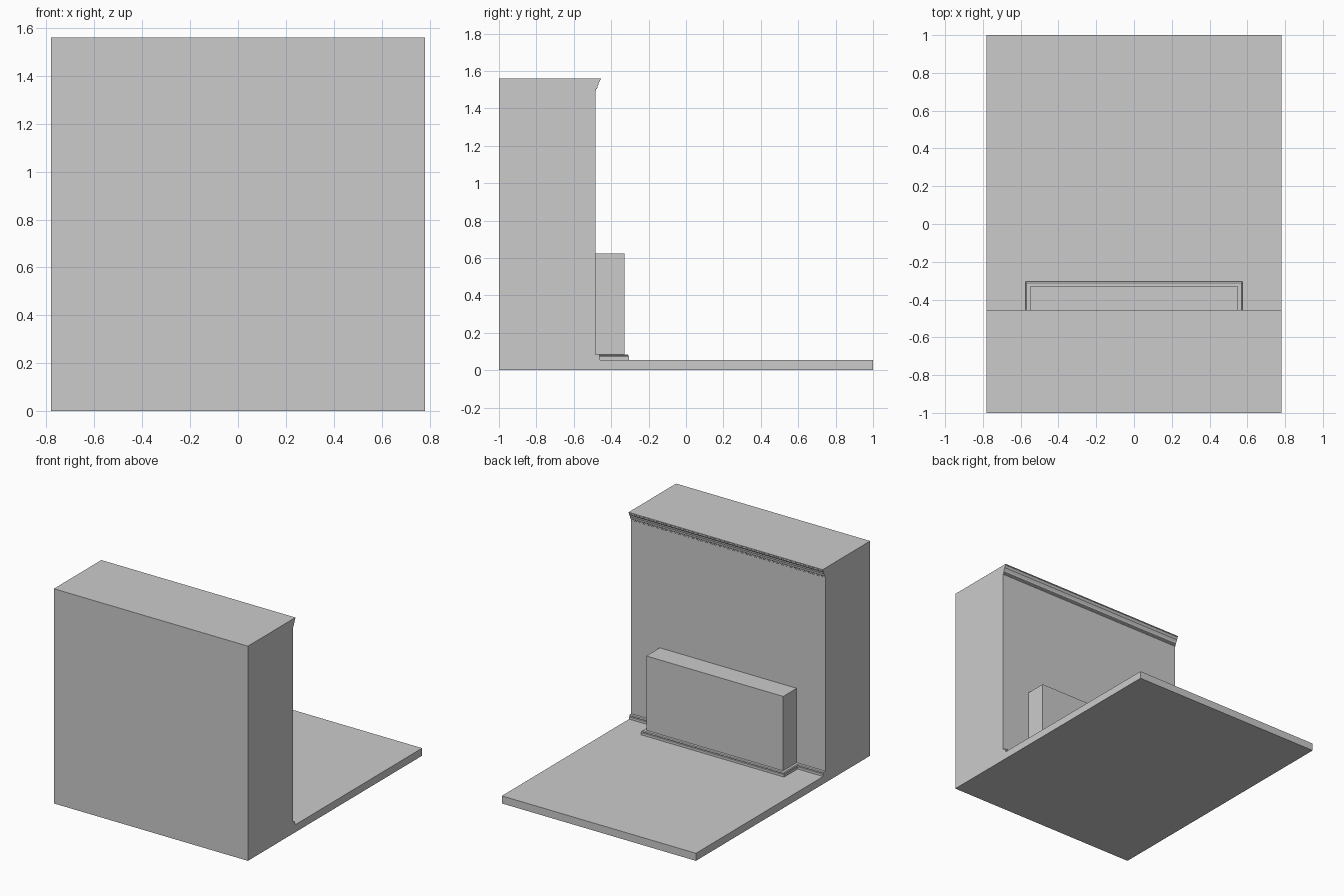
import bpy

if "Cube" in bpy.data.objects:
    bpy.data.objects.remove(bpy.data.objects["Cube"])

HALF_W = 0.78        # half width of the room
WALL_Y = -0.485      # inner wall face
FLOOR_Z = 0.055
BOX_W, BOX_Y, BOX_Z = 0.55, -0.33, 0.625

# Moulding profiles as (distance out from the wall, height)
BASE = [(0.025, FLOOR_Z), (0.025, 0.072), (0.021, 0.075), (0.023, 0.080),
        (0.018, 0.085), (0.0, 0.085)]
CROWN = [(0.0, 1.49), (0.004, 1.493), (0.004, 1.501), (0.010, 1.506),
         (0.012, 1.518), (0.018, 1.528), (0.018, 1.535), (0.025, 1.545),
         (0.026, 1.552), (0.030, 1.555), (0.030, 1.56)]


def make(name, verts, faces):
    mesh = bpy.data.meshes.new(name)
    mesh.from_pydata(verts, [], faces)
    mesh.update()
    obj = bpy.data.objects.new(name, mesh)
    bpy.context.collection.objects.link(obj)
    return obj


# Wall, floor, skirting and crown: one side profile extruded across the width
side = [(-1, 0), (1, 0), (1, FLOOR_Z)]
side += [(WALL_Y + d, z) for d, z in BASE + CROWN]
side += [(-1, 1.56)]
n = len(side)
verts = [(x, y, z) for x in (-HALF_W, HALF_W) for y, z in side]
faces = [(i, n + i, n + (i + 1) % n, (i + 1) % n) for i in range(n)]
faces += [tuple(range(n)), tuple(reversed(range(n, 2 * n)))]
make("wall_and_floor", verts, faces)

# Raised box with wraparound skirting: U-shaped rings stacked upward,
# open where it meets the wall and the floor
rings = BASE + [(0.0, BOX_Z)]
verts = []
for d, z in rings:
    x, y = BOX_W + d, BOX_Y + d
    verts += [(x, WALL_Y, z), (x, y, z), (-x, y, z), (-x, WALL_Y, z)]
faces = [(4 * r + i, 4 * r + i + 1, 4 * r + i + 5, 4 * r + i + 4)
         for r in range(len(rings) - 1) for i in range(3)]
top = 4 * (len(rings) - 1)
faces.append((top, top + 1, top + 2, top + 3))
make("wall_box", verts, faces)
